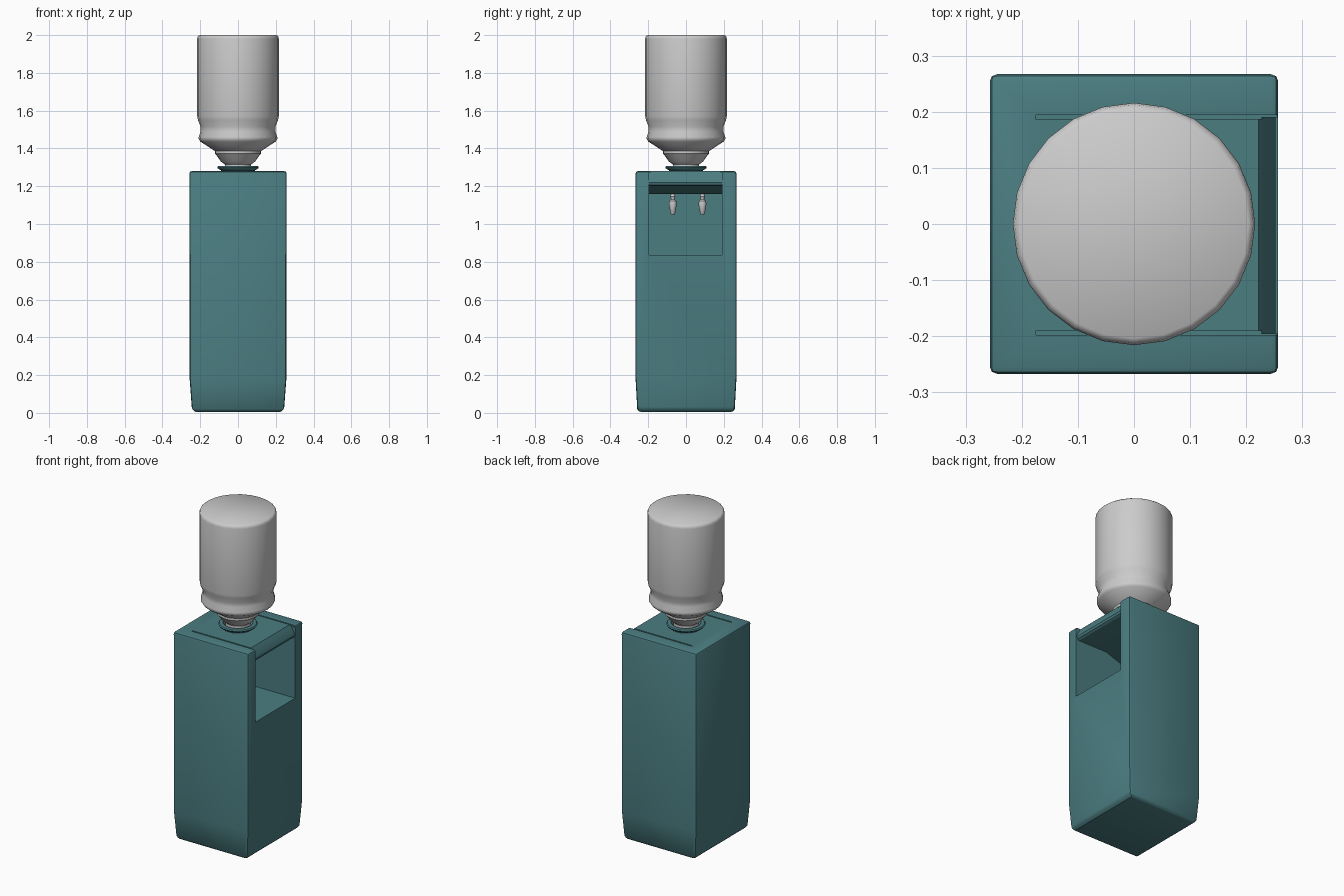
import bpy, bmesh
from math import cos, sin, pi, radians

if "Cube" in bpy.data.objects:
    bpy.data.objects.remove(bpy.data.objects["Cube"])

teal = bpy.data.materials.new("teal_plastic")
teal.diffuse_color = (0.07, 0.205, 0.22, 1)
teal.use_nodes = True
teal.node_tree.nodes["Principled BSDF"].inputs["Base Color"].default_value = teal.diffuse_color


def make(name, verts, faces, mat=None):
    mesh = bpy.data.meshes.new(name)
    mesh.from_pydata(verts, [], faces)
    bm = bmesh.new()
    bm.from_mesh(mesh)
    bmesh.ops.remove_doubles(bm, verts=bm.verts, dist=1e-5)
    bmesh.ops.recalc_face_normals(bm, faces=bm.faces)
    bm.to_mesh(mesh)
    bm.free()
    ob = bpy.data.objects.new(name, mesh)
    bpy.context.collection.objects.link(ob)
    if mat:
        mesh.materials.append(mat)
    return ob


def activate(ob):
    bpy.ops.object.select_all(action='DESELECT')
    ob.select_set(True)
    bpy.context.view_layer.objects.active = ob


def smooth(ob, angle=35):
    activate(ob)
    bpy.ops.object.shade_smooth_by_angle(angle=radians(angle))


def loft(name, rings, mat=None):
    """Skin a stack of equal-length rings and cap both ends."""
    n = len(rings[0])
    verts = [v for r in rings for v in r]
    faces = [(k * n + i, k * n + (i + 1) % n, (k + 1) * n + (i + 1) % n, (k + 1) * n + i)
             for k in range(len(rings) - 1) for i in range(n)]
    faces += [tuple(range(n)), tuple(range(len(verts) - n, len(verts)))]
    return make(name, verts, faces, mat)


def lathe(name, profile, n=24, x=0, y=0, mat=None):
    rings = [[(x + r * cos(2 * pi * i / n), y + r * sin(2 * pi * i / n), z) for i in range(n)]
             for r, z in profile]
    return loft(name, rings, mat)


def prism(name, profile, y0, y1, mat=None):
    """Extrude an x-z outline along y."""
    return loft(name, [[(x, y, z) for x, z in profile] for y in (y0, y1)], mat)


def cut(ob, cutter):
    cutter.hide_render = True
    activate(ob)
    m = ob.modifiers.new("cut", 'BOOLEAN')
    m.operation, m.solver, m.object = 'DIFFERENCE', 'EXACT', cutter
    bpy.ops.object.modifier_apply(modifier=m.name)
    bpy.data.objects.remove(cutter)


# Cabinet: tall box, drawn in at the foot, softened edges
cabinet = loft("cabinet", [[(sx * hx, sy * hy, z) for sx, sy in ((1, 1), (-1, 1), (-1, -1), (1, -1))]
                           for z, hx, hy in ((0.005, 0.225, 0.25), (0.02, 0.244, 0.258),
                                             (0.18, 0.256, 0.267), (1.28, 0.257, 0.267))], teal)
activate(cabinet)
bev = cabinet.modifiers.new("bevel", 'BEVEL')
bev.width, bev.segments, bev.limit_method, bev.angle_limit = 0.012, 2, 'ANGLE', radians(40)
bpy.ops.object.modifier_apply(modifier=bev.name)

# Dispensing niche in the +x side, leaving a rounded lip above it
cut(cabinet, prism("niche_cutter", [
    (0.3, 0.835), (-0.17, 0.835), (-0.17, 1.16), (-0.08, 1.16), (0.04, 1.2), (0.235, 1.2),
    (0.247, 1.207), (0.252, 1.22), (0.247, 1.24), (0.222, 1.28), (0.222, 1.32), (0.3, 1.32)],
    -0.195, 0.19))

# Grooves along both sides of the lid
for y in (-0.194, 0.19):
    cut(cabinet, prism("groove_cutter", [(-0.175, 1.272), (0.3, 1.272), (0.3, 1.3), (-0.175, 1.3)],
                       y - 0.004, y + 0.004))
smooth(cabinet, 30)

# Collar that holds the bottle neck
smooth(lathe("bottle_collar", [(0.085, 1.27), (0.09, 1.284), (0.107, 1.294), (0.11, 1.3),
                               (0.105, 1.306), (0.085, 1.308), (0.07, 1.29)], mat=teal))

# Upturned water bottle
smooth(lathe("water_bottle", [
    (0.07, 1.285), (0.07, 1.315), (0.09, 1.33), (0.115, 1.365), (0.122, 1.372), (0.122, 1.386),
    (0.2, 1.437), (0.208, 1.45), (0.208, 1.46), (0.198, 1.49), (0.198, 1.515), (0.212, 1.55),
    (0.216, 1.57), (0.216, 1.98), (0.213, 1.993), (0.204, 2.0)]), 40)

# Pair of taps with stubs into the back wall
for side, y in (("left", -0.07), ("right", 0.087)):
    smooth(lathe("tap_" + side, [(0.009, 1.05), (0.012, 1.053), (0.021, 1.105), (0.019, 1.122),
                                 (0.01, 1.13), (0.01, 1.137), (0.014, 1.145), (0.009, 1.16)],
                 12, -0.11, y))
    prism("tap_stub_" + side, [(-0.175, 1.1), (-0.11, 1.1), (-0.11, 1.118), (-0.175, 1.118)],
          y - 0.009, y + 0.009)
